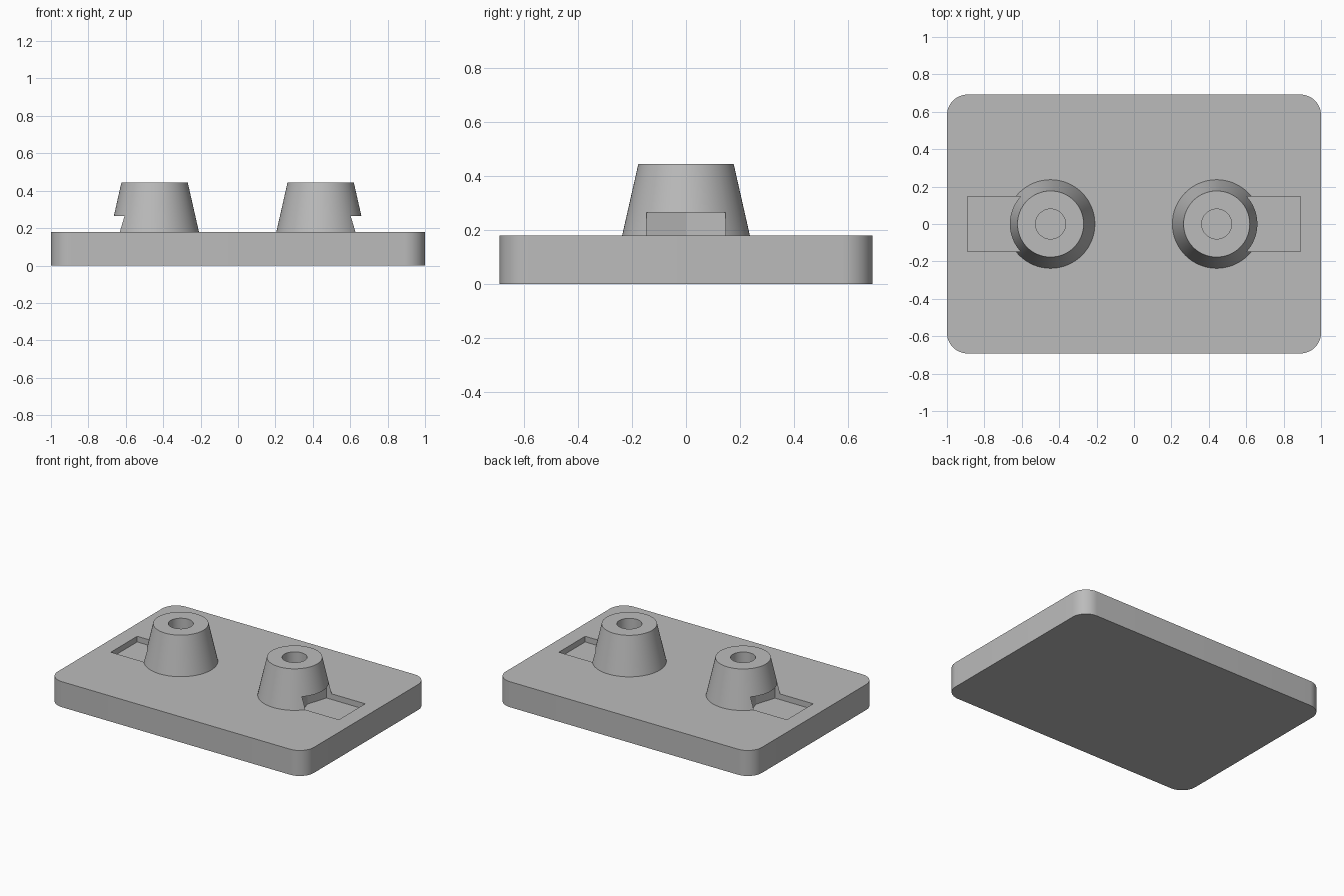
import bpy, bmesh, math

if "Cube" in bpy.data.objects:
    bpy.data.objects.remove(bpy.data.objects["Cube"], do_unlink=True)

PLATE_TOP = 0.18
POST_TOP = 0.445
NOTCH_TOP = 0.265
POCKET_FLOOR = 0.14
POCKET_HALF = 0.147

gray = bpy.data.materials.new("plain gray")
gray.use_nodes = True
gray.diffuse_color = (0.5, 0.5, 0.5, 1)
gray.node_tree.nodes["Principled BSDF"].inputs["Base Color"].default_value = (0.5, 0.5, 0.5, 1)


def finish(name, bm):
    bmesh.ops.recalc_face_normals(bm, faces=bm.faces)
    mesh = bpy.data.meshes.new(name)
    bm.to_mesh(mesh)
    bm.free()
    mesh.materials.append(gray)
    obj = bpy.data.objects.new(name, mesh)
    bpy.context.collection.objects.link(obj)
    return obj


def prism(name, outline, z0, z1):
    """Extrude a flat outline between two heights."""
    bm = bmesh.new()
    face = bm.faces.new([bm.verts.new((x, y, z0)) for x, y in outline])
    new = bmesh.ops.extrude_face_region(bm, geom=[face])["geom"]
    verts = [v for v in new if isinstance(v, bmesh.types.BMVert)]
    bmesh.ops.translate(bm, verts=verts, vec=(0, 0, z1 - z0))
    return finish(name, bm)


def lathe(name, profile, cx, steps=64):
    """Spin a closed (radius, z) profile about a vertical axis at cx."""
    bm = bmesh.new()
    rings = []
    for i in range(steps):
        a = math.tau * i / steps
        rings.append([bm.verts.new((cx + r * math.cos(a), r * math.sin(a), z)) for r, z in profile])
    n = len(profile)
    for i in range(steps):
        a, b = rings[i], rings[(i + 1) % steps]
        for j in range(n):
            k = (j + 1) % n
            bm.faces.new((a[j], b[j], b[k], a[k]))
    return finish(name, bm)


def cut(obj, cutter):
    mod = obj.modifiers.new("cut", 'BOOLEAN')
    mod.operation = 'DIFFERENCE'
    mod.solver = 'EXACT'
    mod.object = cutter


def bake(obj):
    """Apply the cuts and shade round walls smooth."""
    graph = bpy.context.evaluated_depsgraph_get()
    mesh = bpy.data.meshes.new_from_object(obj.evaluated_get(graph))
    obj.modifiers.clear()
    obj.data = mesh
    bpy.ops.object.select_all(action='DESELECT')
    obj.select_set(True)
    bpy.context.view_layer.objects.active = obj
    bpy.ops.object.shade_smooth_by_angle(angle=math.radians(30))


# Base plate with rounded corners
hx, hy, rad, seg = 1.0, 0.692, 0.11, 12
outline = []
for q, (sx, sy) in enumerate([(1, 1), (-1, 1), (-1, -1), (1, -1)]):
    for i in range(seg + 1):
        a = math.pi / 2 * (q + i / seg)
        outline.append((sx * (hx - rad) + rad * math.cos(a), sy * (hy - rad) + rad * math.sin(a)))
plate = prism("base_plate", outline, 0, PLATE_TOP)

# Tapered hollow posts, each with a pocket running outwards under a notch
posts, cutters = [], []
post_profile = [(0.08, PLATE_TOP), (0.237, PLATE_TOP), (0.177, POST_TOP), (0.08, POST_TOP)]
for side, s, cx in (("left", 1, 0.442), ("right", -1, -0.446)):
    post = lathe(side + "_post", post_profile, cx)
    shape = [(cx + s * 0.1, 0), (cx + s * 0.145, -POCKET_HALF), (s * 0.89, -POCKET_HALF),
             (s * 0.89, POCKET_HALF), (cx + s * 0.145, POCKET_HALF)]
    cutter = prism(side + "_pocket_cutter", shape, POCKET_FLOOR, NOTCH_TOP)
    cutter.hide_render = True
    cut(post, cutter)
    cut(plate, cutter)
    posts.append(post)
    cutters.append(cutter)

for obj in [plate] + posts:
    bake(obj)
for cutter in cutters:
    bpy.data.objects.remove(cutter, do_unlink=True)
